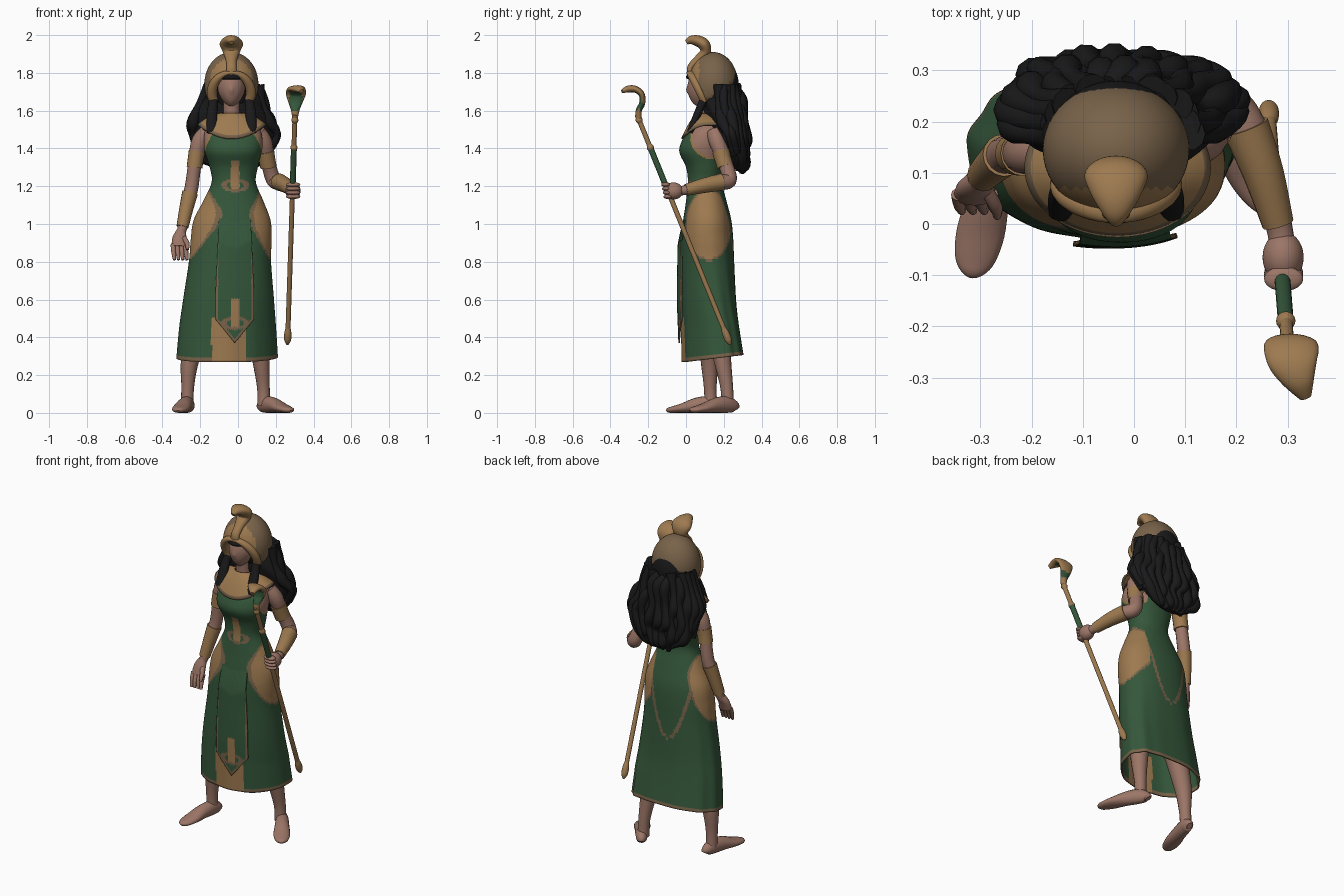
import bpy, bmesh, math, random
from mathutils import Vector

random.seed(4)
cube = bpy.data.objects.get("Cube")
if cube:
    bpy.data.objects.remove(cube, do_unlink=True)

def material(name, rgb):
    m = bpy.data.materials.new(name)
    m.use_nodes = True
    m.diffuse_color = (*rgb, 1)
    m.node_tree.nodes["Principled BSDF"].inputs["Base Color"].default_value = (*rgb, 1)
    return m

GOLD, DULL, GREEN, SKIN, HAIR = range(5)
MATS = [material("gold", (.34, .195, .08)), material("dull gold", (.19, .125, .068)),
        material("green cloth", (.035, .095, .043)), material("skin", (.33, .18, .135)),
        material("black hair", (.01, .01, .011))]

def finish(name, bm, mat, rule=None, thick=0):
    """Turn a bmesh into an object; rule(center, normal) picks the colour per face."""
    bmesh.ops.recalc_face_normals(bm, faces=bm.faces)
    for f in bm.faces:
        f.smooth = len(f.verts) < 5
        f.material_index = rule(f.calc_center_median(), f.normal) if rule else mat
    me = bpy.data.meshes.new(name)
    bm.to_mesh(me)
    bm.free()
    for m in MATS:
        me.materials.append(m)
    ob = bpy.data.objects.new(name, me)
    bpy.context.collection.objects.link(ob)
    if thick:
        mod = ob.modifiers.new("thickness", "SOLIDIFY")
        mod.thickness = thick

def loft(name, rings, mat=0, rule=None, caps=True, closed=True, thick=0):
    bm = bmesh.new()
    vs = [[bm.verts.new(p) for p in r] for r in rings]
    n = len(vs[0])
    for a, b in zip(vs, vs[1:]):
        for i in range(n if closed else n - 1):
            j = (i + 1) % n
            bm.faces.new((a[i], a[j], b[j], b[i]))
    if caps and closed:
        bm.faces.new(vs[0])
        bm.faces.new(vs[-1])
    finish(name, bm, mat, rule, thick)

def spline(keys, n):
    """Catmull-Rom samples through key tuples of any length."""
    out, last = [], len(keys) - 1
    for i in range(n + 1):
        f = i / n * last
        k = min(int(f), last - 1)
        t = f - k
        p = [keys[min(max(k + j, 0), last)] for j in (-1, 0, 1, 2)]
        out.append([b + t / 2 * (c - a + t * (2*a - 5*b + 4*c - d + t * (3*(b - c) + d - a)))
                    for a, b, c, d in zip(*p)])
    return out

def tube(name, keys, mat, n=20, sides=16, ref=(1, 0, 0), rule=None):
    """Keys are x, y, z, radius along ref, and optionally the other radius."""
    pts = spline([k if len(k) == 5 else (*k, k[3]) for k in keys], n)
    rings, ref = [], Vector(ref)
    for i, p in enumerate(pts):
        t = (Vector(pts[min(i + 1, n)][:3]) - Vector(pts[max(i - 1, 0)][:3])).normalized()
        side = (ref - t * ref.dot(t)).normalized()
        up = t.cross(side)
        angles = [math.tau * k / sides for k in range(sides)]
        rings.append([Vector(p[:3]) + side * p[3] * math.cos(a) + up * p[4] * math.sin(a) for a in angles])
    loft(name, rings, mat, rule)

def ball(name, c, r, mat, shape=None, keep=None, rule=None, thick=0):
    bm = bmesh.new()
    bmesh.ops.create_uvsphere(bm, u_segments=48, v_segments=32, radius=1)
    for v in bm.verts:
        if shape:
            shape(v.co)
        v.co = Vector(c) + Vector([a * b for a, b in zip(v.co, r)])
    if keep:
        gone = [f for f in bm.faces if not keep(f.calc_center_median())]
        bmesh.ops.delete(bm, geom=gone, context="FACES")
    finish(name, bm, mat, rule, thick)

def body_ring(key, sides, power=2.2, ripple=lambda a, z: 1):
    """Horizontal section from z and its x and y limits."""
    z, x0, x1, y0, y1 = key
    ring = []
    for i in range(sides):
        a = math.tau * i / sides
        c, s, k = math.cos(a), math.sin(a), ripple(a, z)
        x = math.copysign(abs(c) ** (2 / power), c) * k * (x1 - x0) / 2
        y = math.copysign(abs(s) ** (2 / power), s) * k * (y1 - y0) / 2
        ring.append(Vector(((x0 + x1) / 2 + x, (y0 + y1) / 2 + y, z)))
    return ring

# Dress and upper body in one shell
dress_keys = spline([
    (.27, -.325, .21, -.02, .305), (.45, -.31, .20, -.025, .28), (.6, -.29, .19, -.03, .265),
    (.8, -.26, .175, -.028, .255), (.92, -.25, .178, -.025, .25), (1.02, -.235, .172, -.015, .24),
    (1.12, -.185, .135, 0, .215), (1.22, -.14, .095, .01, .19), (1.3, -.15, .105, 0, .195),
    (1.38, -.175, .125, -.035, .2), (1.44, -.18, .13, -.022, .205), (1.5, -.17, .115, .015, .205),
    (1.55, -.11, .06, .05, .19), (1.58, -.07, .02, .06, .17)], 143)

def section(z):
    return min(dress_keys, key=lambda k: abs(k[0] - z))

def emblem(x, z, base):
    """Upright ornament over a curved base."""
    d = abs(x + .015)
    if d < .023 and base < z < base + .15:
        return GOLD
    if .6 < math.hypot(d / .075, (z - base - .02) / .035) < 1:
        return DULL
    return None

def dress_rule(c, n):
    z, x0, x1, y0, y1 = section(c.z)
    front, dx = c.y < (y0 + y1) / 2, abs(c.x + .025)
    armhole = math.hypot((c.y - .14) / .105, (c.z - 1.46) / .105)
    if c.z > 1.49 or (armhole < 1 and dx > .08):
        return SKIN
    if armhole < 1.12 and dx > .08:
        return GOLD
    if front and c.z < .5 and -.14 < c.x < .045:
        return GOLD
    if c.z < .295 + .12 * max(0, c.y):
        return DULL
    mid, half = (.12, .125) if c.x > 0 else (.1, .112)
    hip = math.hypot((c.z - .995) / .19, (c.y - mid) / half)
    if hip < 1 and (front or dx > .1):
        return GOLD if hip < .94 else DULL
    if front:
        mark = emblem(c.x, c.z, 1.185)
        return GREEN if mark is None else mark
    # pointed trim line hanging at the back
    d = abs(c.x + .055)
    if abs(c.z - .71 - .12 * (d / .08) ** 2) < .009 * math.hypot(1, 37.5 * d) and c.z < 1.25:
        return DULL
    return GREEN

def folds(a, z):
    return 1 + .025 * max(0, 1 - z) * math.sin(11 * a) * (1 + math.sin(3 * a)) / 2

def drape(p):
    """Swing the model's left of the skirt back and lift the back hem."""
    low = min(1, max(0, (.95 - p.z) / .5))
    p.y += .8 * low * max(0, p.x + .05) ** 2
    p.z += .12 * max(0, p.y) * max(0, 1 - (p.z - .27) / .3)
    return p

loft("dress", [[drape(p) for p in body_ring(k, 160, ripple=folds)] for k in dress_keys],
     rule=dress_rule, caps=False, thick=.008)

# Hanging front panel with a pointed end
def panel_point(u, v):
    z = 1.12 + (.37 + .125 * abs(u) - 1.12) * v
    x = -.017 + u * (.08 + .022 * min(1, v * 1.3))
    k = section(z)
    d = abs(x - (k[1] + k[2]) / 2) / (k[2] - k[1]) * 2
    y = (k[3] + k[4]) / 2 - (k[4] - k[3]) / 2 * (1 - d ** 2.2) ** (1 / 2.2)
    return Vector((x, y + .014 - .032 * min(1, v * 3), z))

def panel_rule(c, n):
    tip = .37 + .125 * abs(c.x + .017) / .102
    if (c.z < .98 and abs(c.x + .017) > .088) or c.z < tip + .02:
        return DULL
    mark = emblem(c.x, c.z, .455)
    return GREEN if mark is None else mark

loft("front_panel", [[panel_point(i / 24 - 1, j / 70) for i in range(49)] for j in range(71)],
     rule=panel_rule, closed=False, thick=.008)

# Wide collar draped over the shoulders
def collar_point(a, t):
    s = math.sin(a)
    drop = .06 + .075 * max(0, -s) ** 2
    bulge = .012 * math.sin(math.pi * t)
    return Vector((-.032 + (.055 + .127 * t) * math.cos(a), .11 + (.055 + .081 * t) * s,
                   1.588 - t * drop + bulge))

loft("collar", [[collar_point(math.tau * i / 64, j / 10) for i in range(64)] for j in range(11)],
     rule=lambda c, n: DULL if math.hypot((c.x + .032) / .182, (c.y - .11) / .136) > .95 else GOLD,
     caps=False, thick=.01)

# Head with a small nose, and neck
tube("neck", [(-.033, .115, 1.53, .05), (-.034, .105, 1.6, .044), (-.035, .1, 1.68, .046)], SKIN)
def face_shape(v):
    if v.y < 0:
        v.y -= .1 * math.exp(-(v.x / .13) ** 2 - ((v.z + .15) / .18) ** 2)
    if v.z < 0:
        v.x *= 1 - .35 * v.z * v.z
        v.y -= .12 * v.z * v.z
ball("head", (-.035, .1, 1.725), (.074, .091, .108), SKIN, shape=face_shape)

# Hooded headdress with slanted face opening, thick rim and rearing snake
HC, HR = Vector((-.035, .145, 1.74)), Vector((.143, .13, .17))
def hood_keep(c):
    return c.z > 1.64 + .65 * max(0, c.y - .1) and c.y > .025 + .5 * (1.8 - c.z)
ball("headdress", HC, HR, GOLD, keep=hood_keep, thick=.012,
     rule=lambda c, n: GOLD if c.y < .07 else DULL)
rim = []
for i in range(17):
    a = math.pi * (i / 16 * 1.26 - .13)
    z = 1.695 + .105 * math.sin(a)
    rim.append((HC.x + .103 * math.cos(a), .024 + .5 * (1.8 - z), z, .022, .011 + .015 * abs(math.cos(a))))
tube("headdress_rim", rim, GOLD, n=48, ref=(0, 1, 0))
tube("headdress_snake", [
    (-.035, .02, 1.785, .03, .012), (-.035, .025, 1.83, .026, .018), (-.035, .065, 1.87, .03, .024),
    (-.035, .102, 1.91, .045, .028), (-.035, .095, 1.95, .062, .032), (-.035, .06, 1.97, .05, .029),
    (-.035, .025, 1.973, .03, .022), (-.035, .002, 1.96, .012, .012)], GOLD, n=40, sides=24)

# Hair: inner cap, fringe, main mass, wavy strands and front locks
ball("hair_cap", (-.035, .17, 1.73), (.125, .11, .15), HAIR)
tube("fringe", [(-.035 + .072 * math.cos(a / 8 * math.pi), .1 - .088 * math.sin(a / 8 * math.pi), 1.778, .012)
                for a in range(9)], HAIR, n=30, ref=(0, 0, 1))
hair_keys = [(1.8, -.13, .06, .16, .24), (1.72, -.165, .095, .11, .275), (1.64, -.2, .14, .09, .3),
             (1.55, -.23, .17, .11, .315), (1.46, -.25, .195, .155, .325), (1.38, -.215, .165, .215, .32),
             (1.32, -.17, .12, .245, .315), (1.28, -.1, .05, .265, .305)]
loft("hair_mass", [body_ring(k, 72, 2, lambda a, z: 1 + .03 * math.sin(9 * a + 40 * z)) for k in spline(hair_keys, 40)], HAIR)
for i in range(15):
    a = math.pi * (i / 14 * 1.1 - .05)
    phase, path = random.random() * math.tau, []
    stop = len(hair_keys) - (0 if 2 < i < 12 else 2)
    for j, (z, x0, x1, y0, y1) in enumerate(hair_keys[1:stop]):
        w = .014 * math.sin(phase + 2.2 * j)
        r = .026 + .007 * math.sin(phase + 3.1 * j) - (.012 if j == stop - 2 else 0)
        path.append(((x0 + x1) / 2 + (x1 - x0) / 2 * math.cos(a) + w,
                     (y0 + y1) / 2 + (y1 - y0) / 2 * math.sin(a) - .004, z + w, r))
    tube("hair_strand", path, HAIR, n=30, sides=10)
for s in (-1, 1):
    x = -.035 + s * .103
    tube("front_lock", [(x - s * .01, .1, 1.67, .022), (x, .06, 1.58, .028, .02), (x, .022, 1.485, .03, .018)], HAIR)

# Arms with armbands and bracers
tube("right_arm", [(-.165, .14, 1.485, .042), (-.205, .14, 1.43, .044), (-.227, .137, 1.33, .036),
                   (-.245, .138, 1.2, .036), (-.265, .125, 1.12, .036), (-.29, .1, 1, .027), (-.302, .085, .95, .024)], SKIN, n=36)
tube("right_armband", [(-.217, .138, 1.385, .044), (-.224, .137, 1.345, .042), (-.23, .137, 1.3, .042)], GOLD)
tube("right_bracer", [(-.254, .134, 1.165, .042), (-.274, .116, 1.08, .037), (-.294, .095, .985, .032)], GOLD)
tube("left_arm", [(.105, .15, 1.485, .042), (.138, .168, 1.43, .044), (.158, .205, 1.33, .038),
                  (.188, .23, 1.235, .04), (.222, .18, 1.22, .04), (.252, .1, 1.205, .036),
                  (.282, 0, 1.18, .026), (.29, -.05, 1.175, .026)], SKIN, n=36, ref=(1, 0, .3))
tube("left_armband", [(.146, .184, 1.385, .046), (.153, .195, 1.345, .044), (.16, .208, 1.305, .044)], GOLD)
tube("left_bracer", [(.218, .19, 1.222, .046), (.252, .1, 1.205, .04), (.281, 0, 1.18, .031)], GOLD)

# Hands
tube("right_palm", [(-.301, .088, .965, .024), (-.309, .07, .925, .038, .022), (-.312, .055, .88, .04, .02)], SKIN)
for i in range(4):
    x = -.344 + .022 * i
    tube("right_finger", [(x, .058, .89, .013), (x + .003, .038, .85, .012), (x + .008, .025, .81, .008)], SKIN, n=8, sides=10)
tube("right_thumb", [(-.29, .07, .93, .014), (-.27, .035, .9, .013), (-.267, .015, .865, .008)], SKIN, n=8, sides=10)
ball("left_fist", (.291, -.065, 1.175), (.04, .05, .045), SKIN)
for i in range(4):
    ball("left_finger", (.292, -.095 - .004 * i, 1.145 + .021 * i), (.038, .024, .013), SKIN)

# Staff with grip, knobs and snake head
def staff_at(z, r):
    t = (z - .36) / 1.04
    return (.262 + .034 * t, .235 - .422 * t, z, r)
tube("staff_shaft", [staff_at(z, .013) for z in (.4, 1, 1.58)], GOLD)
tube("staff_tip", [staff_at(.36, .005), staff_at(.385, .018), staff_at(.42, .019), staff_at(.45, .013)], GOLD)
tube("staff_grip", [staff_at(z, .0155) for z in (1.21, 1.3, 1.4)], GREEN)
for z in (1.405, 1.55):
    tube("staff_knob", [staff_at(z - .015, .013), staff_at(z, .019), staff_at(z + .015, .013)], GOLD, n=10)
tube("staff_snake", [
    (.302, -.25, 1.56, .015), (.303, -.25, 1.6, .022, .016), (.304, -.232, 1.64, .036, .016),
    (.306, -.234, 1.685, .052, .016), (.31, -.265, 1.712, .05, .018), (.322, -.305, 1.715, .032, .018),
    (.335, -.338, 1.702, .012, .01)], GOLD, n=40, sides=20,
    rule=lambda c, n: GREEN if min(n.y, n.z) < -.35 and 1.6 < c.z < 1.705 and c.y > -.29 and abs(c.x - .307) < .035 else GOLD)

# Legs and bare feet
tube("left_leg", [(.09, .15, .6, .075), (.12, .19, .3, .048), (.134, .215, .14, .034), (.137, .22, .04, .034)], SKIN)
tube("right_leg", [(-.17, .12, .6, .075), (-.25, .125, .3, .05), (-.266, .128, .14, .034), (-.268, .132, .04, .034)], SKIN)

def foot(name, heel, toe):
    heel, toe = Vector(heel), Vector(toe)
    along = (toe - heel).normalized()
    across = Vector((-along.y, along.x, 0))
    steps = ((0, .015, .02), (.04, .028, .032), (.2, .036, .044), (.45, .041, .04),
             (.7, .047, .026), (.88, .04, .018), (.97, .026, .014), (1, .01, .008))
    keys = [(*(heel.lerp(toe, t)).xy, b, a, b) for t, a, b in steps]
    tube(name, keys, SKIN, n=28, ref=across)

foot("left_foot", (.118, .265, 0), (.28, .025, 0))
foot("right_foot", (-.255, .18, 0), (-.318, -.1, 0))
